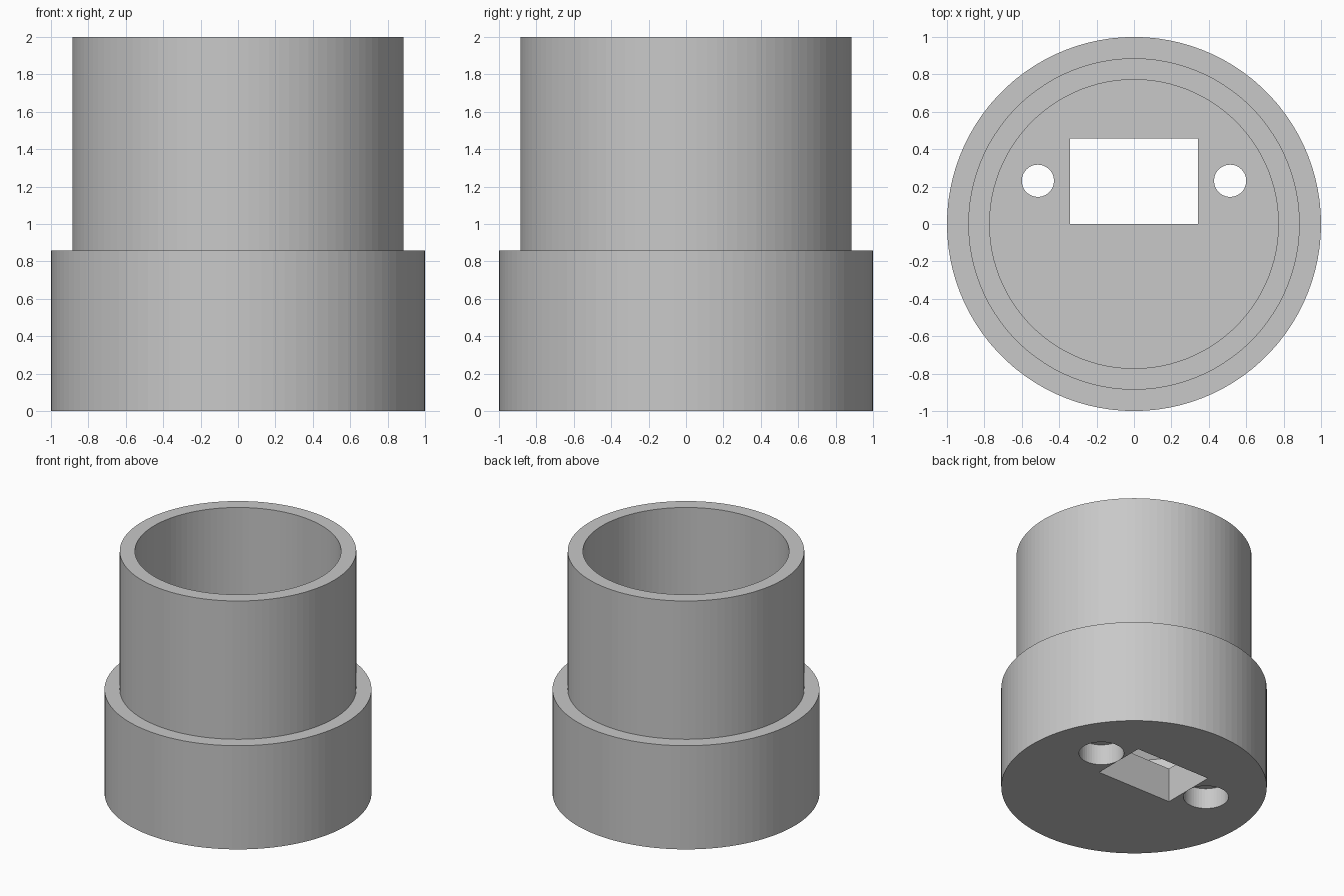
import bpy, bmesh, math
from mathutils import Matrix, Vector

cube = bpy.data.objects.get("Cube")
if cube:
    bpy.data.objects.remove(cube, do_unlink=True)

grey = bpy.data.materials.new("plain grey")
grey.use_nodes = True
grey.diffuse_color = (0.58, 0.58, 0.58, 1)
grey.node_tree.nodes["Principled BSDF"].inputs["Base Color"].default_value = (0.58, 0.58, 0.58, 1)


def finish(name, bm):
    bmesh.ops.recalc_face_normals(bm, faces=bm.faces)
    mesh = bpy.data.meshes.new(name)
    bm.to_mesh(mesh)
    bm.free()
    mesh.materials.append(grey)
    obj = bpy.data.objects.new(name, mesh)
    bpy.context.collection.objects.link(obj)
    return obj


def lathe(name, profile, sides, centre=(0, 0)):
    """Closed solid turned from (radius, height) points, capped at both ends."""
    bm = bmesh.new()
    rings = []
    for r, z in profile:
        rings.append([bm.verts.new((centre[0] + r * math.cos(math.tau * i / sides),
                                    centre[1] + r * math.sin(math.tau * i / sides), z))
                      for i in range(sides)])
    for a, b in zip(rings, rings[1:]):
        for i in range(sides):
            j = (i + 1) % sides
            bm.faces.new((a[i], a[j], b[j], b[i]))
    bm.faces.new(rings[0])
    bm.faces.new(rings[-1])
    return finish(name, bm)


# Hollow stepped body: wide base, narrower tube, sloped shoulder inside
WALL = 0.114
FLOOR = 0.286
SHOULDER = 0.857
body = lathe("stepped_socket_body", [
    (1, 0), (1, SHOULDER), (1 - WALL, SHOULDER), (1 - WALL, 2),
    (1 - 2 * WALL, 2), (1 - 2 * WALL, SHOULDER),
    (1 - WALL, SHOULDER - WALL), (1 - WALL, FLOOR)], 100)

# Counterbored screw holes either side of the slot
cutters = [lathe("screw_hole_cutter",
                 [(0.17, -0.1), (0.17, 0.171), (0.086, 0.171), (0.086, 0.4)],
                 48, (side * 0.514, 0.231)) for side in (-1, 1)]

# Rectangular slot through the floor
bm = bmesh.new()
bmesh.ops.create_cube(bm, size=1, matrix=Matrix.Translation(Vector((0, 0.229, 0.15)))
                      @ Matrix.Diagonal((0.686, 0.457, 0.5, 1)))
cutters.append(finish("slot_cutter", bm))

bpy.context.view_layer.objects.active = body
for cutter in cutters:
    cutter.hide_render = True
    mod = body.modifiers.new("cut", "BOOLEAN")
    mod.operation = "DIFFERENCE"
    mod.solver = "EXACT"
    mod.object = cutter
    bpy.ops.object.modifier_apply(modifier=mod.name)
    bpy.data.objects.remove(cutter, do_unlink=True)
